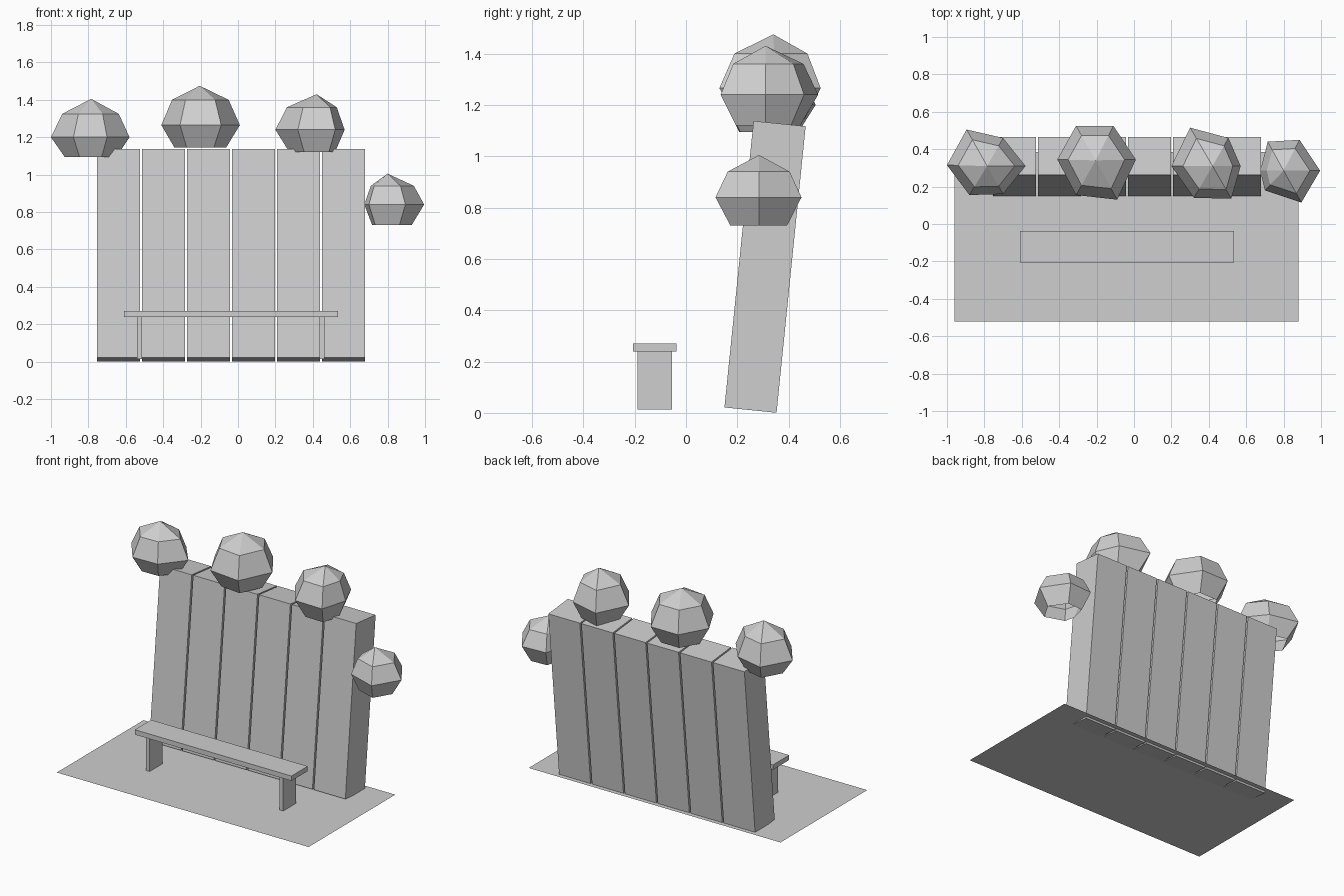
import bpy, bmesh, math
from mathutils import Matrix, Vector

if "Cube" in bpy.data.objects:
    bpy.data.objects.remove(bpy.data.objects["Cube"])

grey = bpy.data.materials.new("plain grey")
grey.diffuse_color = (0.62, 0.62, 0.62, 1)
grey.use_nodes = True
grey.node_tree.nodes["Principled BSDF"].inputs["Base Color"].default_value = grey.diffuse_color


def finish(name, bm):
    mesh = bpy.data.meshes.new(name)
    bmesh.ops.recalc_face_normals(bm, faces=bm.faces)
    bm.to_mesh(mesh)
    bm.free()
    mesh.materials.append(grey)
    obj = bpy.data.objects.new(name, mesh)
    bpy.context.collection.objects.link(obj)
    return obj


def box(name, centre, size, lean=0.0):
    bm = bmesh.new()
    m = (Matrix.Translation(centre) @ Matrix.Rotation(lean, 4, 'X')
         @ Matrix.Diagonal((*size, 1)))
    bmesh.ops.create_cube(bm, size=1, matrix=m)
    return finish(name, bm)


def bush(name, apex, levels, outline):
    """Six-sided dome, open below: apex, upper ring, widest ring, bottom ring."""
    bm = bmesh.new()
    c = Vector(apex[:2])
    rings = []
    for z, k in zip(levels, (0.72, 1.0, 0.66)):
        pts = [c + (Vector(p) - c) * k for p in outline]
        rings.append([bm.verts.new((p.x, p.y, z)) for p in pts])
    tip = bm.verts.new(apex)
    n = len(outline)
    for i in range(n):
        j = (i + 1) % n
        bm.faces.new((tip, rings[0][i], rings[0][j]))
        for a, b in zip(rings, rings[1:]):
            bm.faces.new((a[i], b[i], b[j], a[j]))
    return finish(name, bm)


# paving: single flat sheet
bm = bmesh.new()
bm.faces.new([bm.verts.new((x, y, 0.014)) for x, y in
              ((-0.96, -0.52), (0.88, -0.52), (0.88, 0.385), (-0.96, 0.385))])
paving = finish("paving", bm)
if paving.data.polygons[0].normal.z < 0:
    paving.data.flip_normals()

# leaning wall of six thick boards
for i in range(6):
    box(f"wall_board_{i + 1}", (-0.638 + i * 0.2405, 0.308, 0.569),
        (0.23, 0.204, 1.122), math.radians(-5.8))

# bench
box("bench_seat", (-0.037, -0.122, 0.255), (1.145, 0.17, 0.032))
for side, x in (("left", -0.527), ("right", 0.449)):
    box(f"bench_leg_{side}", (x, -0.122, 0.127), (0.028, 0.135, 0.226))

# low-poly bushes along the top and at the right end
bush("bush_left", (-0.785, 0.31, 1.405), (1.325, 1.2, 1.095),
     [(-0.58, 0.31), (-0.70, 0.46), (-0.895, 0.505), (-1.0, 0.315), (-0.88, 0.155), (-0.70, 0.16)])
bush("bush_middle", (-0.205, 0.34, 1.475), (1.4, 1.265, 1.145),
     [(0.01, 0.345), (-0.11, 0.525), (-0.31, 0.525), (-0.41, 0.345), (-0.31, 0.155), (-0.09, 0.13)])
bush("bush_right", (0.42, 0.31, 1.43), (1.36, 1.24, 1.12),
     [(0.57, 0.31), (0.505, 0.46), (0.30, 0.515), (0.2, 0.31), (0.32, 0.14), (0.52, 0.135)])
bush("bush_side", (0.80, 0.285, 1.005), (0.94, 0.84, 0.73),
     [(0.995, 0.285), (0.885, 0.45), (0.715, 0.44), (0.675, 0.285), (0.70, 0.18), (0.895, 0.115)])
